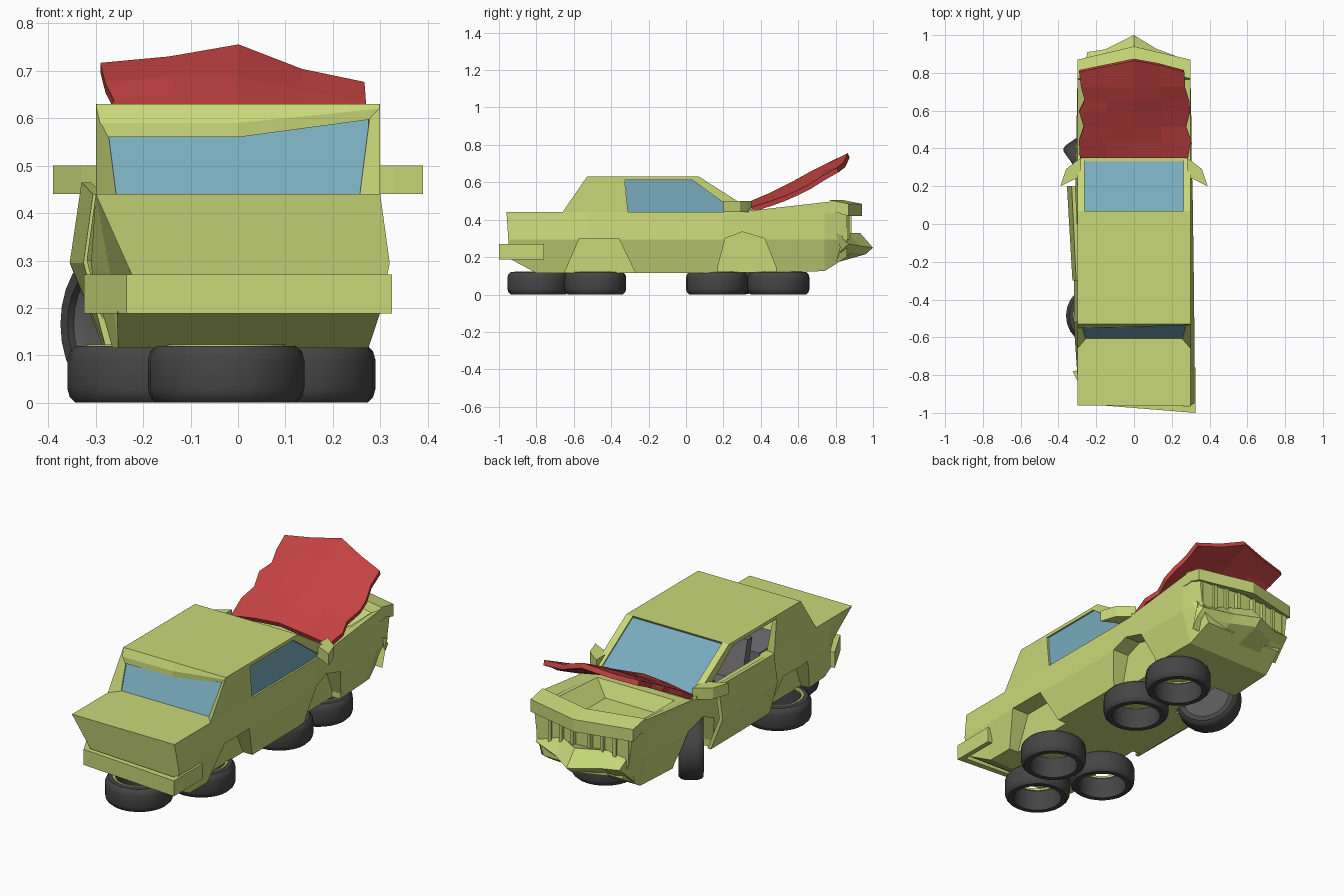
import bpy, bmesh, math
from mathutils import Matrix, Vector

if "Cube" in bpy.data.objects:
    bpy.data.objects.remove(bpy.data.objects["Cube"])


def material(name, rgb):
    m = bpy.data.materials.new(name)
    m.use_nodes = True
    m.diffuse_color = (*rgb, 1)
    m.node_tree.nodes["Principled BSDF"].inputs["Base Color"].default_value = (*rgb, 1)
    return m


GREEN = material("faded green paint", (0.58, 0.69, 0.19))
RED = material("red hood paint", (0.56, 0.055, 0.055))
BLUE = material("blue glass", (0.19, 0.41, 0.51))
RUBBER = material("dark rubber", (0.06, 0.06, 0.06))
STEEL = material("grey steel", (0.10, 0.10, 0.10))
SEAT = material("interior grey", (0.17, 0.16, 0.17))


def finish(name, bm, mat):
    bmesh.ops.recalc_face_normals(bm, faces=bm.faces)
    me = bpy.data.meshes.new(name)
    bm.to_mesh(me)
    bm.free()
    me.materials.append(mat)
    ob = bpy.data.objects.new(name, me)
    bpy.context.collection.objects.link(ob)
    return ob


def loft(name, rings, mat):
    """Closed solid through rings of equally many points."""
    bm = bmesh.new()
    vs = [[bm.verts.new(p) for p in r] for r in rings]
    n = len(vs[0])
    for a, b in zip(vs, vs[1:]):
        for i in range(n):
            bm.faces.new((a[i], a[(i + 1) % n], b[(i + 1) % n], b[i]))
    bm.faces.new(vs[0])
    bm.faces.new(vs[-1])
    return finish(name, bm, mat)


def side_prism(name, yz, x0, x1, mat):
    return loft(name, [[(x, y, z) for y, z in yz] for x in (x0, x1)], mat)


def plan_prism(name, xy, z0, z1, mat):
    return loft(name, [[(x, y, z) for x, y in xy] for z in (z0, z1)], mat)


def box(name, x0, x1, y0, y1, z0, z1, mat):
    return side_prism(name, [(y0, z0), (y1, z0), (y1, z1), (y0, z1)], x0, x1, mat)


def lathe(name, profile, mat, matrix, closed=True):
    """Spin an (r, z) outline about z, then place it."""
    bm = bmesh.new()
    vs = [bm.verts.new((r, 0, z)) for r, z in profile]
    es = [bm.edges.new(p) for p in zip(vs, vs[1:] + vs[:1] if closed else vs[1:])]
    bmesh.ops.spin(bm, geom=vs + es, cent=(0, 0, 0), axis=(0, 0, 1),
                   angle=math.tau, steps=24, use_duplicate=False)
    bmesh.ops.remove_doubles(bm, verts=bm.verts, dist=0.0005)
    bm.transform(matrix)
    ob = finish(name, bm, mat)
    bpy.ops.object.select_all(action="DESELECT")
    ob.select_set(True)
    bpy.context.view_layer.objects.active = ob
    bpy.ops.object.shade_smooth_by_angle(angle=math.radians(35))
    return ob


# Body shell: y, shoulder z, shoulder x, waist x, sill x, sill z, right dent, tuck of the lower end
stations = [(-.96, .44, .30, .32, .30, .19, .70, .04), (-.80, .44, .30, .32, .275, .115, .84, 0),
            (-.52, .44, .30, .32, .275, .115, 1, 0), (.20, .44, .30, .31, .27, .115, 1, 0),
            (.74, .46, .30, .30, .25, .125, 1, 0), (.86, .465, .29, .27, .23, .20, 1, 0)]
rings = []
for y, zt, xt, xm, xb, zb, dent, tuck in stations:
    rings.append([(xt, y, zt), (xm, y + tuck / 4, .295), (xb, y + tuck / 2, zb),
                  (-xb * (dent + 1) / 2, y + tuck, zb),
                  (-xm * dent, y + tuck, .27 if dent < 1 else .295), (-xt, y, zt)])
body = loft("body_shell", rings, GREEN)

# Cabin, engine bay and wheel arch openings
front_arch = [(.17, .05), (.17, .15), (.21, .30), (.30, .335), (.42, .30), (.48, .15), (.48, .05)]
rear_arch = [(-.67, .05), (-.65, .115), (-.57, .30), (-.36, .30), (-.27, .115), (-.265, .05)]
cutters = [box("cabin_cutter", -.26, .26, -.255, .16, .22, .60, GREEN),
           loft("bay_cutter", [[(x * k, y, z) for x, y in zip((-1, 1, 1, -1), (y0, y0, y1, y1))]
                               for k, y0, y1, z in ((.15, .46, .74, .375), (.26, .40, .82, .48))], GREEN),
           side_prism("front_arch_cutter_left", front_arch, .215, .5, GREEN),
           side_prism("front_arch_cutter_right", front_arch, -.5, -.13, GREEN),
           side_prism("rear_arch_cutter_left", rear_arch, .22, .5, GREEN),
           side_prism("rear_arch_cutter_right", rear_arch, -.5, -.22, GREEN)]
for c in cutters:
    mod = body.modifiers.new(c.name, "BOOLEAN")
    mod.operation, mod.solver, mod.object = "DIFFERENCE", "EXACT", c
shell = bpy.data.meshes.new_from_object(
    body.evaluated_get(bpy.context.evaluated_depsgraph_get()))
body.modifiers.clear()
body.data = shell
for c in cutters:
    bpy.data.objects.remove(c)
shell.materials.clear()
shell.materials.append(GREEN)
shell.materials.append(SEAT)
for f in shell.polygons:
    c = f.center
    inside = abs(c.x) < .261 and -.256 < c.y < .161 and .21 < c.z < .43
    f.material_index = int(inside)

# Roof with a dented rear header, pillars, mirrors
loft("roof", [[(x, -.53, .63), (x, .07, .63), (x, .06, .612), (x, -.50, .612)]
              for x in (-.30, .30)], GREEN)
loft("rear_header", [[(x, -.53, .63), (x, yf, zf), (x, yb, zb), (x, -.515, zb), (x, -.50, .625)]
                     for x, yf, zf, yb, zb in ((-.298, -.55, .59, -.552, .56),
                                               (0, -.545, .59, -.547, .56),
                                               (.298, -.535, .62, -.53, .60))], GREEN)
for side, s in (("left", 1), ("right", -1)):
    loft("rear_pillar_" + side,
         [[(s * .30, y, z) for y, z in ((-.66, .44), (-.53, .63), (-.33, .63), (-.31, .44))],
          [(s * x, y, z) for x, y, z in ((.257, -.61, .44), (.28, -.52, .62),
                                         (.28, -.33, .62), (.257, -.31, .44))]], GREEN)
    side_prism("windshield_pillar_" + side, [(.07, .63), (.36, .445), (.27, .44), (.03, .615)],
               s * .262, s * .30, GREEN)
    plan_prism("mirror_" + side, [(s * x, y) for x, y in
               ((.28, .35), (.31, .33), (.36, .29), (.39, .20), (.33, .23), (.28, .25))],
               .44, .50, GREEN)
box("cowl", -.29, .29, .33, .37, .43, .452, GREEN)

# Glass; the right side window is missing
side_prism("windshield", [(.07, .622), (.33, .456), (.32, .452), (.06, .618)], -.265, .265, BLUE)
side_prism("rear_window", [(-.522, .60), (-.605, .44), (-.596, .44), (-.514, .60)], -.275, .275, BLUE)
side_prism("side_window_left", [(-.315, .44), (-.325, .615), (.04, .615), (.28, .44)],
           .282, .29, BLUE)

# Interior
for x in (-.13, .13):
    box("front_seat_base", x - .09, x + .09, -.20, .0, .22, .33, SEAT)
    side_prism("front_seat_back", [(-.18, .25), (-.13, .25), (-.20, .53), (-.24, .53)],
               x - .09, x + .09, SEAT)
box("rear_shelf", -.25, .25, -.50, -.255, .435, .446, SEAT)
box("dashboard", -.255, .255, .12, .27, .36, .447, SEAT)
wheel_place = Matrix.Translation((-.13, .07, .44)) @ Matrix.Rotation(math.radians(60), 4, "X")
lathe("steering_wheel", [(.06, 0), (.067, .007), (.074, 0), (.067, -.007)], RUBBER, wheel_place)

# Loose right door
door = []
for y, xs in ((.20, (-.33, -.355, -.285)), (-.30, (-.306, -.326, -.28))):
    outer = list(zip(xs, (.465 if y > 0 else .44, .295, .12)))
    door.append([(x, y, z) for x, z in outer] + [(x + .02, y, z) for x, z in reversed(outer)])
loft("loose_door", door, GREEN)

# Crooked rear bumper, wrapped around both corners
outer = [(.30, -.76), (.325, -.76), (.325, -1.0), (-.235, -.955), (-.325, -.78)]
inner = [(-.30, -.775), (-.215, -.93), (.30, -.965)]
plan_prism("rear_bumper", outer + inner, .188, .27, GREEN)

# Pointed nose: upper lip, grille slats and lower bumper
loft("nose_lip", [[(x, yf, .42), (x, yf, .485), (x, yf - .10, .505), (x, yf - .12, .465), (x, yf - .04, .43)]
                  for x, yf in ((-.30, .87), (0, .94), (.30, .87))], GREEN)
for s in (-1, 1):
    loft("fender_ridge", [[(s * x, .36, z) for x, z in ((.30, .435), (.30, .45), (.25, .445))],
                          [(s * x, .80, z) for x, z in ((.30, .435), (.30, .50), (.25, .47))]], GREEN)
    for x in (.05, .12, .19, .26):
        box("grille_slat", s * x - .009, s * x + .009, .84, .89 - .1 * x, .29, .43, GREEN)
loft("front_bumper", [[(x, .80, .17), (x * .97, yt - .04, zt - .035), (x * .95, yt, zt),
                       (x, yt - .07, .33), (x, .84, .31)]
                      for x, yt, zt in ((-.26, .91, .27), (-.16, .925, .26), (0, 1.0, .25),
                                        (.12, .93, .26), (.285, .87, .27))], GREEN)

# Crumpled open hood: y, right edge, left edge, z at right, middle, left
rows = [(.355, -.285, .285, .455, .49, .455), (.45, -.29, .30, .51, .53, .485),
        (.52, -.265, .275, .55, .565, .51), (.60, -.29, .295, .595, .605, .545),
        (.66, -.26, .29, .625, .64, .575), (.73, -.28, .268, .665, .675, .62),
        (.81, -.29, .265, .705, .72, .665)]
bm = bmesh.new()
grid = []
for y, xr, xl, zr, zm, zl in rows:
    tip = .06 if y > .8 else 0
    pts = [(xr, y, zr), (xr / 2, y + tip * .5, (zr + zm) / 2 + .006), (0, y + tip, zm + tip * .4),
           (xl / 2, y + tip * .6, (zm + zl) / 2), (xl, y, zl)]
    grid.append([bm.verts.new(p) for p in pts])
for a, b in zip(grid, grid[1:]):
    for i in range(4):
        bm.faces.new((a[i], a[i + 1], b[i + 1], b[i]))
hood = finish("open_hood", bm, RED)
solid = hood.modifiers.new("thickness", "SOLIDIFY")
solid.thickness, solid.offset = .026, 0

# Tires: five lie flat under the car, one wheel still stands in its arch
tire = [(.122, .0), (.148, .0), (.160, .012), (.165, .03), (.165, .09), (.160, .108),
        (.148, .12), (.122, .12)]
lip = [(.116, .112), (.126, .112), (.126, .123), (.116, .123)]
for x, y in ((-.025, -.79), (.125, -.485), (-.195, -.485), (.125, .165), (.125, .495)):
    place = Matrix.Translation((x, y, 0))
    lathe("flat_tire", tire, RUBBER, place)
    lathe("tire_rim_lip", lip, GREEN, place)
axis = Vector((-.816, -.577, 0))
stand = (Matrix.Translation(Vector((-.24, .30, .166)) - axis * .06)
         @ axis.to_track_quat("Z", "Y").to_matrix().to_4x4())
lathe("standing_tire", tire, RUBBER, stand)
lathe("standing_hub", [(0, .06), (.123, .04), (.123, .105), (.10, .09), (.05, .085), (.04, .10), (0, .10)],
      STEEL, stand, closed=False)
